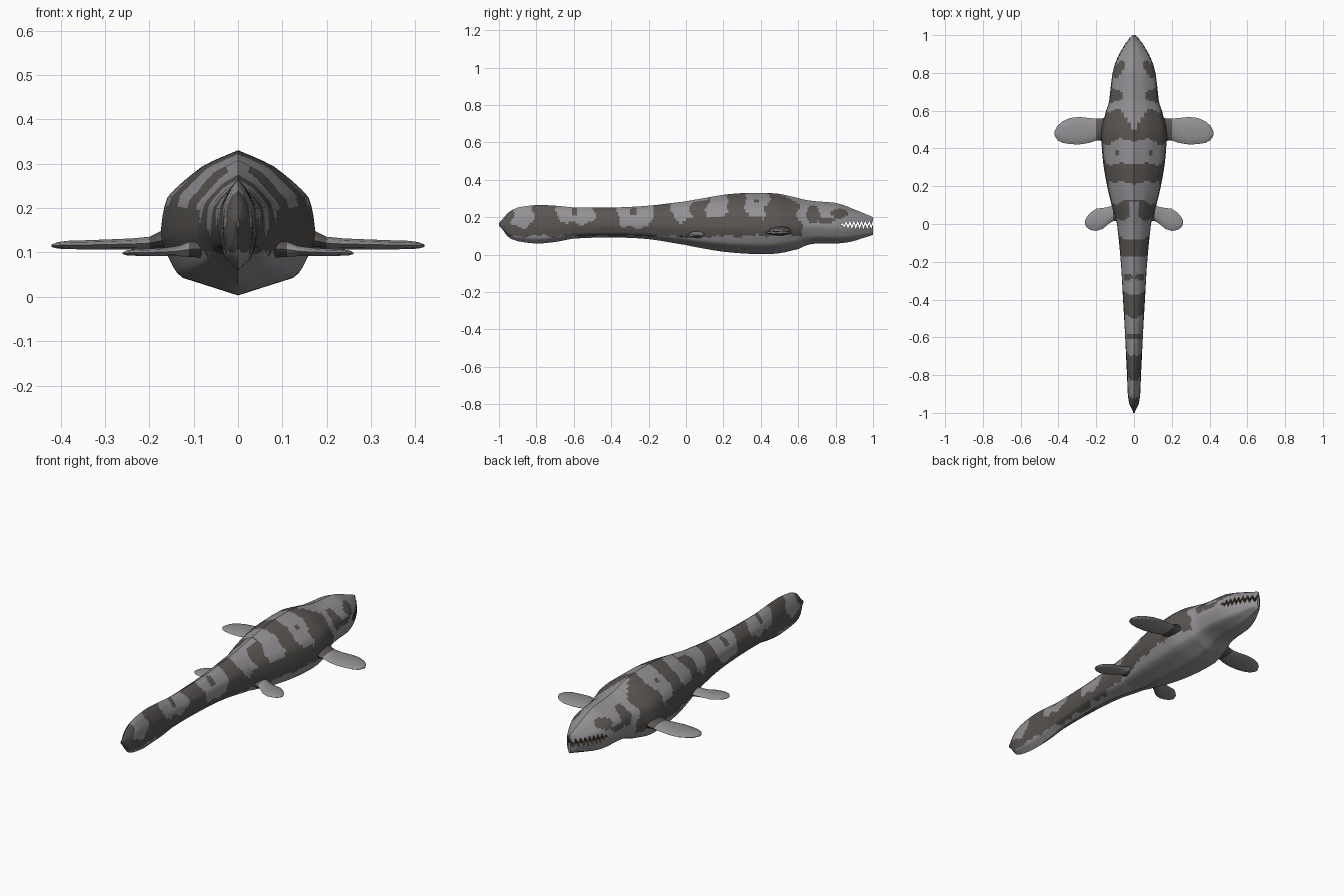
import bpy, bmesh, math
from mathutils import Vector

if "Cube" in bpy.data.objects:
    bpy.data.objects.remove(bpy.data.objects["Cube"])


def material(name, rgb):
    m = bpy.data.materials.new(name)
    m.diffuse_color = (*rgb, 1)
    m.use_nodes = True
    m.node_tree.nodes["Principled BSDF"].inputs["Base Color"].default_value = m.diffuse_color
    return m


light = material("light grey skin", (0.30, 0.285, 0.305))
dark = material("dark brown grey skin", (0.10, 0.092, 0.085))
mouth = material("olive mouth lining", (0.07, 0.06, 0.025))


def spline(pts, i, t):
    """Catmull-Rom point between pts[i] and pts[i+1]."""
    p = [Vector(pts[max(0, min(len(pts) - 1, i + k))]) for k in (-1, 0, 1, 2)]
    return 0.5 * (2 * p[1] + (p[2] - p[0]) * t + (2 * p[0] - 5 * p[1] + 4 * p[2] - p[3]) * t * t
                  + (3 * p[1] - p[0] - 3 * p[2] + p[3]) * t ** 3)


def loft(name, rings, mats, rule):
    """Skin closed rings, cap both ends, and colour faces by rule."""
    bm = bmesh.new()
    vr = [[bm.verts.new(p) for p in r] for r in rings]
    n = len(rings[0])
    for a, b in zip(vr, vr[1:]):
        for k in range(n):
            bm.faces.new((a[k], a[(k + 1) % n], b[(k + 1) % n], b[k]))
    bm.faces.new(vr[0])
    bm.faces.new(vr[-1])
    bmesh.ops.recalc_face_normals(bm, faces=bm.faces)
    for f in bm.faces:
        f.material_index = rule(f.calc_center_median())
    me = bpy.data.meshes.new(name)
    bm.to_mesh(me)
    bm.free()
    ob = bpy.data.objects.new(name, me)
    bpy.context.collection.objects.link(ob)
    for m in mats:
        me.materials.append(m)
    return ob


def smooth(ob, angle):
    bpy.ops.object.select_all(action='DESELECT')
    ob.select_set(True)
    bpy.context.view_layer.objects.active = ob
    bpy.ops.object.shade_smooth_by_angle(angle=math.radians(angle))


# Body stations: y, top, bottom, half width
stations = [(-1, .172, .155, .004), (-.95, .225, .095, .025), (-.9, .252, .072, .033),
            (-.8, .265, .06, .037), (-.7, .262, .068, .042), (-.6, .253, .086, .047),
            (-.4, .252, .092, .058), (-.2, .262, .083, .07), (0, .285, .052, .09),
            (.1, .303, .032, .118), (.2, .32, .016, .142), (.3, .329, .007, .16),
            (.4, .33, .003, .17), (.5, .325, .008, .173), (.6, .303, .03, .148),
            (.65, .291, .052, .132), (.7, .285, .06, .126), (.8, .277, .06, .114),
            (.85, .262, .064, .1), (.9, .242, .074, .078), (.95, .222, .09, .05),
            (.985, .208, .1, .024), (1, .2, .107, .008)]
# Half cross section from back ridge to keel, as fractions of width and height
half = [(0, 1), (.47, .89), (.91, .68), (1, .42), (.9, .26), (.72, .12), (0, 0)]
section = []
for i in range(len(half) - 1):
    for k in range(4):
        t = k / 4
        flat = Vector(half[i]).lerp(Vector(half[i + 1]), t)
        section.append(flat if i == 5 else flat.lerp(spline(half, i, t), 0.6))
section.append(Vector((0, 0)))
section += [Vector((-p.x, p.y)) for p in section[-2:0:-1]]

rings = []
for i in range(len(stations) - 1):
    steps = max(3, round((stations[i + 1][0] - stations[i][0]) / 0.009))
    for k in range(steps):
        s = Vector(stations[i]).lerp(Vector(stations[i + 1]), k / steps)
        c = spline(stations, i, k / steps)
        rings.append([(p.x * c[3], s[0], c[2] + p.y * (c[1] - c[2])) for p in section])
y, top, bottom, w = stations[-1]
rings.append([(p.x * w, y, bottom + p.y * (top - bottom)) for p in section])

# Pale saddles on the back: centre y, half length, lowest z
saddles = [(-.875, .052, .15), (-.59, .092, .165), (-.27, .09, .14), (-.02, .055, .18),
           (.165, .055, .2), (.38, .055, .19)]
# Dark spots: y, z, radius in y, radius in z
spots = [(-.28, .23, .02, .022), (-.595, .235, .015, .03), (.38, .285, .014, .014),
         (.68, .215, .035, .05), (.82, .22, .045, .025), (.75, .185, .05, .018)]


def skin(c):
    x, y, z = abs(c.x), c.y, c.z
    wob = .010 * math.sin(31 * z + 17 * y) + .007 * math.sin(70 * z + 3)
    zw = .008 * math.sin(38 * y) + .006 * math.sin(83 * y + 1)
    if z < .1 + zw * .6:
        return 0
    if any(((y - a) / ra) ** 2 + ((z - b) / rb) ** 2 < 1 for a, b, ra, rb in spots):
        return 1
    if y > .61 + wob * 1.5 or (y > .49 and x < (y - .49) * .6):
        return 0
    if -.02 < y < .12 and x < .025:
        return 0
    for cy, r, low in saddles:
        if abs(y + wob - cy) < r * min(1, max(0, (z - low - zw) / .02)) ** .5:
            return 0
    return 1


body = loft("body", rings, [light, dark], skin)

# Mouth cutters: inner cavity, then a zigzag slot that leaves tooth points
cavity_rows = [(.84, .078), (.9, .056), (.95, .03), (.985, .009)]
cavity = loft("mouth_cavity_cutter",
              [[(-v, y, .132), (v, y, .132), (v, y, .188), (-v, y, .188)] for y, v in cavity_rows],
              [mouth], lambda c: 0)
upper, lower = [], []
for k in range(19):
    yy = .825 + k * .0103
    open_ = min(1, .15 + k / 4)
    upper.append((yy, .161 + (.023 if k % 2 else -.004) * open_))
    lower.append((yy, .159 + (.005 if k % 2 else -.023) * open_))
outline = upper + lower[::-1]
slot = loft("tooth_slot_cutter", [[(x, a, b) for a, b in outline] for x in (-.2, .2)],
            [mouth], lambda c: 0)
for cutter in (cavity, slot):
    cutter.hide_render = True
    mod = body.modifiers.new("cut", 'BOOLEAN')
    mod.operation, mod.solver, mod.object = 'DIFFERENCE', 'EXACT', cutter
    mod.material_mode = 'TRANSFER'
    bpy.context.view_layer.objects.active = body
    bpy.ops.object.modifier_apply(modifier=mod.name)
    bpy.data.objects.remove(cutter)
smooth(body, 40)

# Flippers: rows of x, centre y, half chord, centre z, half thickness
front_rows = [(.11, .5, .062, .128, .032), (.165, .5, .06, .128, .026), (.2, .5, .058, .121, .015),
              (.24, .495, .066, .119, .013), (.29, .494, .073, .118, .012),
              (.34, .492, .069, .117, .011), (.38, .486, .056, .117, .01),
              (.405, .482, .038, .116, .008), (.42, .48, .012, .115, .003)]
rear_rows = [(.06, .06, .042, .108, .022), (.11, .058, .042, .107, .018), (.135, .045, .045, .103, .012),
             (.165, .03, .055, .101, .01), (.2, .022, .059, .1, .009),
             (.23, .014, .046, .1, .008), (.25, .01, .028, .099, .006), (.26, .008, .008, .098, .002)]
for name, rows, root in (("front_flipper", front_rows, .205), ("rear_flipper", rear_rows, .12)):
    for side, sx in (("left", -1), ("right", 1)):
        ring = [[(sx * x, yc + r * math.cos(a), zc + t * math.sin(a))
                 for a in (math.tau * k / 10 for k in range(10))] for x, yc, r, zc, t in rows]
        fin = loft(side + "_" + name, ring, [light, dark],
                   lambda c, root=root: int(abs(c.x) < root))
        smooth(fin, 50)
